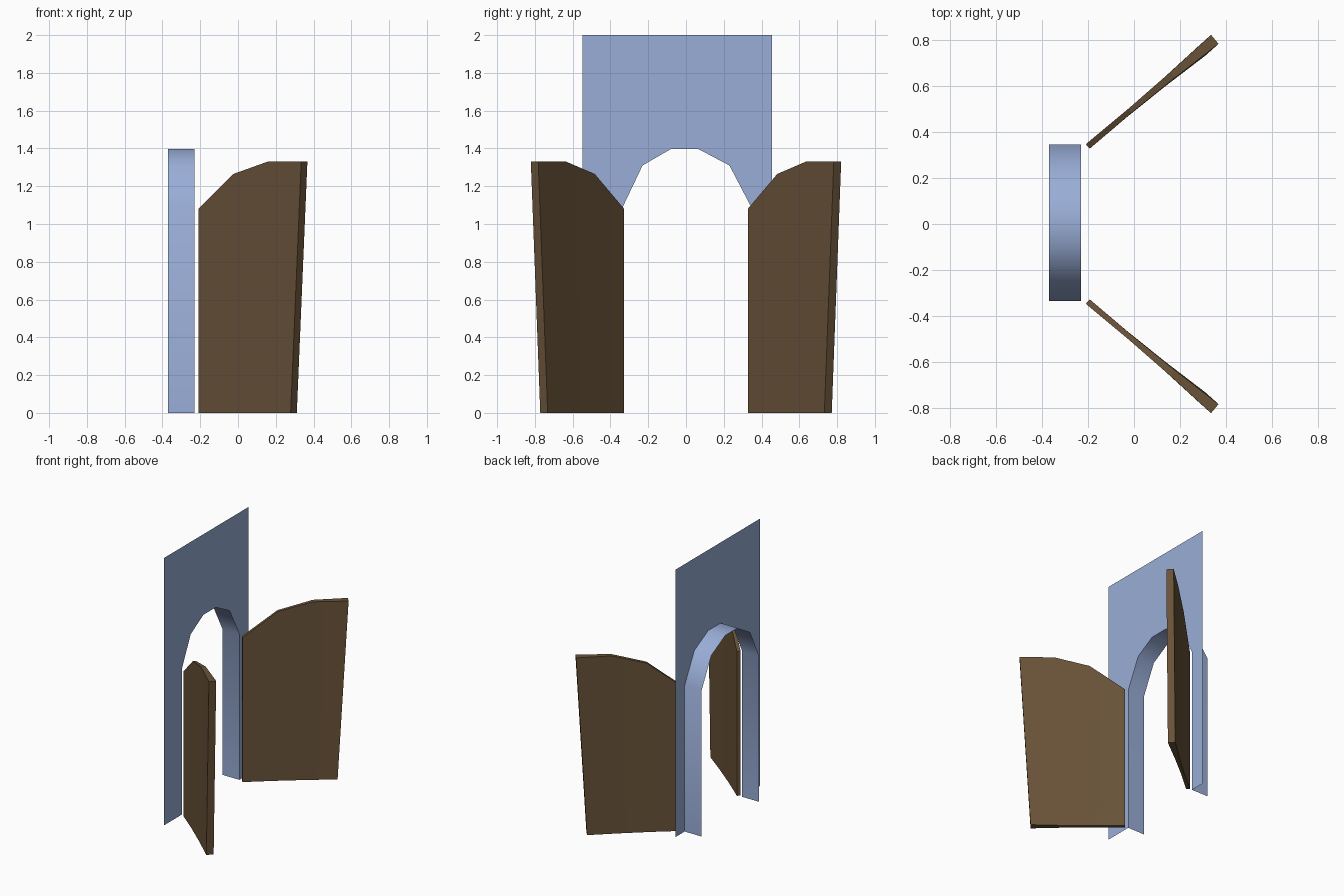
import bpy, bmesh, math
from mathutils import Vector

if "Cube" in bpy.data.objects:
    bpy.data.objects.remove(bpy.data.objects["Cube"])


def material(name, rgb):
    m = bpy.data.materials.new(name)
    m.diffuse_color = (*rgb, 1)
    m.use_nodes = True
    m.node_tree.nodes["Principled BSDF"].inputs["Base Color"].default_value = m.diffuse_color
    return m


BLUE = material("pale blue wall", (0.32, 0.42, 0.68))
BROWN = material("dark brown wood", (0.14, 0.085, 0.04))


def make(name, verts, faces, mat, smooth_angle=0, fix_normals=False):
    bm = bmesh.new()
    vs = [bm.verts.new(v) for v in verts]
    for f in faces:
        bm.faces.new([vs[i] for i in f])
    if fix_normals:
        bmesh.ops.recalc_face_normals(bm, faces=bm.faces)
    me = bpy.data.meshes.new(name)
    bm.to_mesh(me)
    bm.free()
    me.materials.append(mat)
    ob = bpy.data.objects.new(name, me)
    bpy.context.collection.objects.link(ob)
    if smooth_angle:
        bpy.ops.object.select_all(action='DESELECT')
        ob.select_set(True)
        bpy.context.view_layer.objects.active = ob
        bpy.ops.object.shade_smooth_by_angle(angle=math.radians(smooth_angle))
    return ob


# Doorway outline (y, z), from one foot over the arch to the other
ARCH = [(-0.335, 0), (-0.335, 1.09), (-0.23, 1.31), (-0.08, 1.397),
        (0.065, 1.397), (0.23, 1.31), (0.345, 1.09), (0.345, 0)]
X_WALL, X_BACK = -0.23, -0.37
n = len(ARCH)

# Wall sheet with the arched opening, split into strips above the arch
top = [(y, 2.0) for y, z in ARCH[1:-1]]
L, R = -0.547, 0.455
wall_pts = [(X_WALL, y, z) for y, z in ARCH + top + [(L, 0), (L, 2), (R, 0), (R, 2)]]
t = n
c = n + len(top)
wall_faces = [(i, i + 1, t + i, t + i - 1) for i in range(1, n - 2)]
wall_faces += [(c, 0, 1, t, c + 1), (n - 1, c + 2, c + 3, c - 1, n - 2)]
make("wall", wall_pts, wall_faces, BLUE, fix_normals=False)

# Open reveal running back from the arch
reveal = [(x, y, z) for x in (X_WALL, X_BACK) for y, z in ARCH]
make("arch_reveal", reveal,
     [(i, i + 1, n + i + 1, n + i) for i in range(n - 1)], BLUE, 60)

# Doors: (outer x, |y|, top z, thickness) stations from hinge to free edge
HINGE = Vector((-0.201, 0.337))
FREE_BOTTOM, FREE_TOP = Vector((0.295, 0.752)), Vector((0.351, 0.802))
TOPS = [1.08, 1.265, 1.33, 1.33]
THICK = [0.026, 0.023, 0.032, 0.051]


def door(name, side):
    verts = []
    for i, (z, th) in enumerate(zip(TOPS, THICK)):
        for end, h in ((FREE_BOTTOM, 0), (FREE_TOP, z)):
            p = HINGE.lerp(end, i / 3)
            d = (end - HINGE).normalized()
            across = Vector((-d.y, d.x)) * th / 2
            for s in (1, -1):
                q = p + across * s
                verts.append((q.x, q.y * side, h))
    faces = [(0, 1, 3, 2), (12, 14, 15, 13)]
    for a in range(0, 12, 4):
        b = a + 4
        faces += [(a, b, b + 1, a + 1), (a + 2, a + 3, b + 3, b + 2),
                  (a, a + 2, b + 2, b), (a + 1, b + 1, b + 3, a + 3)]
    make(name, verts, faces, BROWN, 15, fix_normals=True)


door("front_door", -1)
door("back_door", 1)
